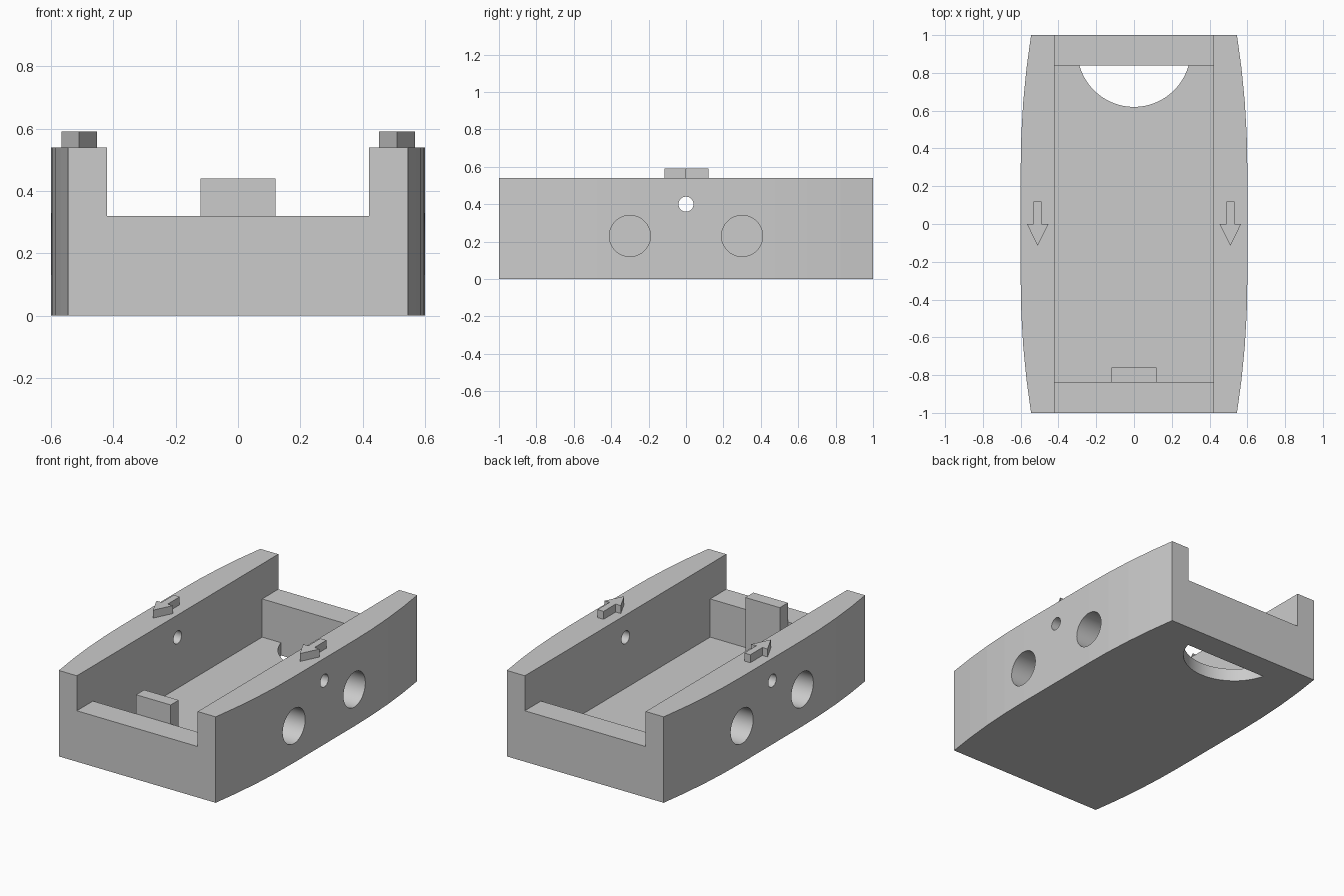
import bpy
import bmesh
from math import sin, cos, asin, pi
from mathutils import Matrix

if "Cube" in bpy.data.objects:
    bpy.data.objects.remove(bpy.data.objects["Cube"], do_unlink=True)

grey = bpy.data.materials.new("plain grey")
grey.use_nodes = True
colour = (0.6, 0.6, 0.6, 1)
grey.diffuse_color = colour
grey.node_tree.nodes["Principled BSDF"].inputs["Base Color"].default_value = colour


def finish(name, bm):
    bmesh.ops.recalc_face_normals(bm, faces=bm.faces)
    mesh = bpy.data.meshes.new(name)
    bm.to_mesh(mesh)
    bm.free()
    mesh.materials.append(grey)
    obj = bpy.data.objects.new(name, mesh)
    bpy.context.collection.objects.link(obj)
    return obj


def prism(name, outline, z0, z1):
    bm = bmesh.new()
    face = bm.faces.new([bm.verts.new((x, y, z0)) for x, y in outline])
    top = bmesh.ops.extrude_face_region(bm, geom=[face])["geom"]
    verts = [v for v in top if isinstance(v, bmesh.types.BMVert)]
    bmesh.ops.translate(bm, verts=verts, vec=(0, 0, z1 - z0))
    return finish(name, bm)


def box(name, x, y0, y1, z0, z1):
    return prism(name, [(-x, y0), (x, y0), (x, y1), (-x, y1)], z0, z1)


def cross_cylinder(name, x0, x1, y, z, radius):
    bm = bmesh.new()
    place = Matrix.Translation(((x0 + x1) / 2, y, z)) @ Matrix.Rotation(pi / 2, 4, "Y")
    bmesh.ops.create_cone(bm, cap_ends=True, segments=64, radius1=radius,
                          radius2=radius, depth=x1 - x0, matrix=place)
    return finish(name, bm)


def cut(target, cutter):
    cutter.hide_render = True
    mod = target.modifiers.new("cut", "BOOLEAN")
    mod.operation = "DIFFERENCE"
    mod.solver = "EXACT"
    mod.object = cutter
    bpy.context.view_layer.objects.active = target
    bpy.ops.object.modifier_apply(modifier=mod.name)
    bpy.data.objects.remove(cutter, do_unlink=True)


# Tray body: straight in the middle, bowed in towards both ends
STEPS = 4
curve = [(0.6 - 0.055 * (i / STEPS) ** 2, 0.3 + 0.7 * i / STEPS) for i in range(STEPS + 1)]
right = [(x, -y) for x, y in reversed(curve)] + curve
outline = right + [(-x, -y) for x, y in right]
body = prism("tray_body", outline, 0, 0.54)

# Pocket and the lowered end walls
cut(body, box("end_notch_cutter", 0.42, -1.2, 1.2, 0.32, 0.8))
cut(body, box("pocket_cutter", 0.42, -0.84, 0.84, 0.08, 0.6))

# Round opening in the floor, stopped by the back wall
R, CY, WALL = 0.3, 0.92, 0.84
half = pi / 2 - asin((CY - WALL) / R)
arc = [(R * sin(a), CY - R * cos(a))
       for a in (half * (2 * i / 40 - 1) for i in range(41))]
cut(body, prism("floor_opening_cutter", arc, -0.1, 0.2))

# Blind round recesses in both sides, and a pin hole across
for side in (-1, 1):
    x0, x1 = sorted((side * 0.45, side * 0.8))
    for y in (-0.3, 0.3):
        cut(body, cross_cylinder("recess_cutter", x0, x1, y, 0.23, 0.11))
cut(body, cross_cylinder("pin_hole_cutter", -0.8, 0.8, 0, 0.4, 0.04))

# Smooth the round bores only; the outer walls stay flat
for poly in body.data.polygons:
    c = poly.center
    in_recess = (abs(c.y) < 0.42 and 0.42 < abs(c.x) < 0.599
                 and 0.1 < c.z < 0.45 and abs(poly.normal.x) < 0.01)
    in_floor = c.z < 0.079 and abs(c.x) < 0.4 and abs(poly.normal.z) < 0.01 and 0.6 < c.y < 0.839
    poly.use_smooth = in_recess or in_floor
for edge in body.data.edges:
    edge.use_edge_sharp = False
bpy.ops.object.select_all(action="DESELECT")
bm = bmesh.new()
bm.from_mesh(body.data)
for e in bm.edges:
    if len(e.link_faces) == 2 and e.calc_face_angle(0) > 0.5:
        e.smooth = False
bm.to_mesh(body.data)
bm.free()

# Stop block behind the front wall
box("stop_block", 0.12, -0.84, -0.76, 0.07, 0.44)

# Raised arrows on the side rails, pointing to the front
arrow = [(0, -0.115), (0.057, 0), (0.021, 0), (0.021, 0.12),
         (-0.021, 0.12), (-0.021, 0), (-0.057, 0)]
for name, cx in (("left_arrow", 0.51), ("right_arrow", -0.51)):
    prism(name, [(cx + x, y) for x, y in arrow], 0.53, 0.59)
